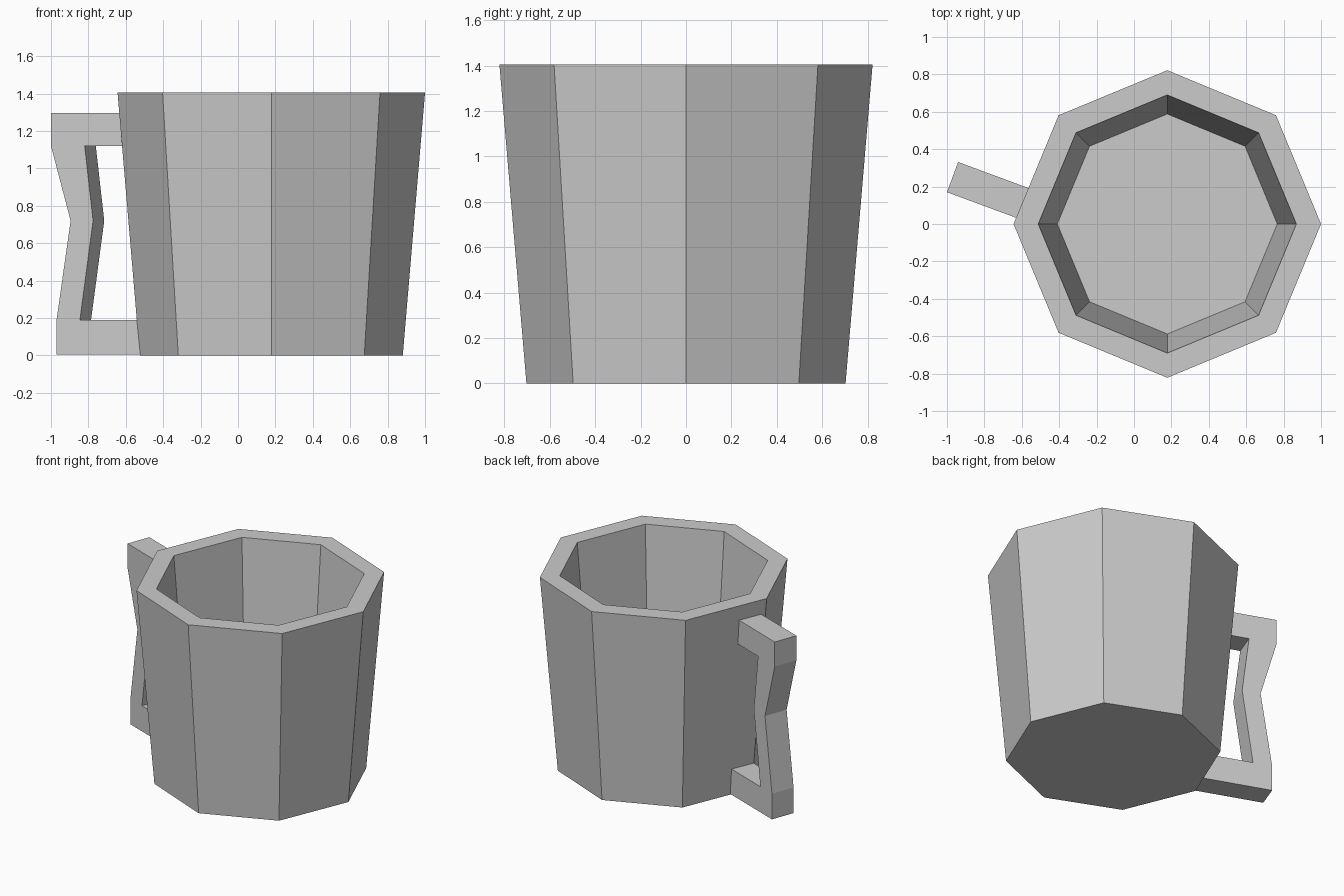
import bpy, bmesh, math
from mathutils import Vector

if "Cube" in bpy.data.objects:
    bpy.data.objects.remove(bpy.data.objects["Cube"])

grey = bpy.data.materials.new("light grey")
grey.use_nodes = True
colour = (0.6, 0.6, 0.6, 1)
grey.diffuse_color = colour
grey.node_tree.nodes["Principled BSDF"].inputs["Base Color"].default_value = colour


def finish(name, bm):
    """Turn a bmesh into a flat shaded grey object."""
    bmesh.ops.recalc_face_normals(bm, faces=bm.faces)
    mesh = bpy.data.meshes.new(name)
    bm.to_mesh(mesh)
    bm.free()
    mesh.materials.append(grey)
    obj = bpy.data.objects.new(name, mesh)
    bpy.context.collection.objects.link(obj)
    return obj


# Mug body: eight-sided shell with a thick wall and solid floor
SIDES = 8
CENTRE_X = 0.178
profile = [(0.703, 0), (0.822, 1.405), (0.69, 1.405), (0.588, 0.2)]  # radius, z
bm = bmesh.new()
rings = []
for radius, z in profile:
    angles = [math.tau * i / SIDES for i in range(SIDES)]
    rings.append([bm.verts.new((CENTRE_X + radius * math.cos(a), radius * math.sin(a), z))
                  for a in angles])
for low, high in zip(rings, rings[1:]):
    for i in range(SIDES):
        j = (i + 1) % SIDES
        bm.faces.new((low[i], low[j], high[j], high[i]))
bm.faces.new(rings[0])
bm.faces.new(rings[-1])
finish("mug_body", bm)

# Handle: pinched bracket outline swept sideways, turned slightly to the back
corner = Vector((-1, 0.17, 0))
turn = math.radians(20.3)
inward = Vector((math.cos(turn), -math.sin(turn), 0))
across = Vector((math.sin(turn), math.cos(turn), 0)) * 0.172
outline = [(0.49, 1.297), (0, 1.297), (0, 1.12), (0.112, 0.72), (0.032, 0.19), (0.032, 0.005),
           (0.62, 0.005), (0.62, 0.19), (0.165, 0.19), (0.24, 0.72), (0.192, 1.12), (0.49, 1.12)]
bm = bmesh.new()
side = bm.faces.new([bm.verts.new(corner + inward * s + Vector((0, 0, z))) for s, z in outline])
swept = bmesh.ops.extrude_face_region(bm, geom=[side], use_keep_orig=True)
moved = [g for g in swept["geom"] if isinstance(g, bmesh.types.BMVert)]
bmesh.ops.translate(bm, verts=moved, vec=across)
finish("handle", bm)
